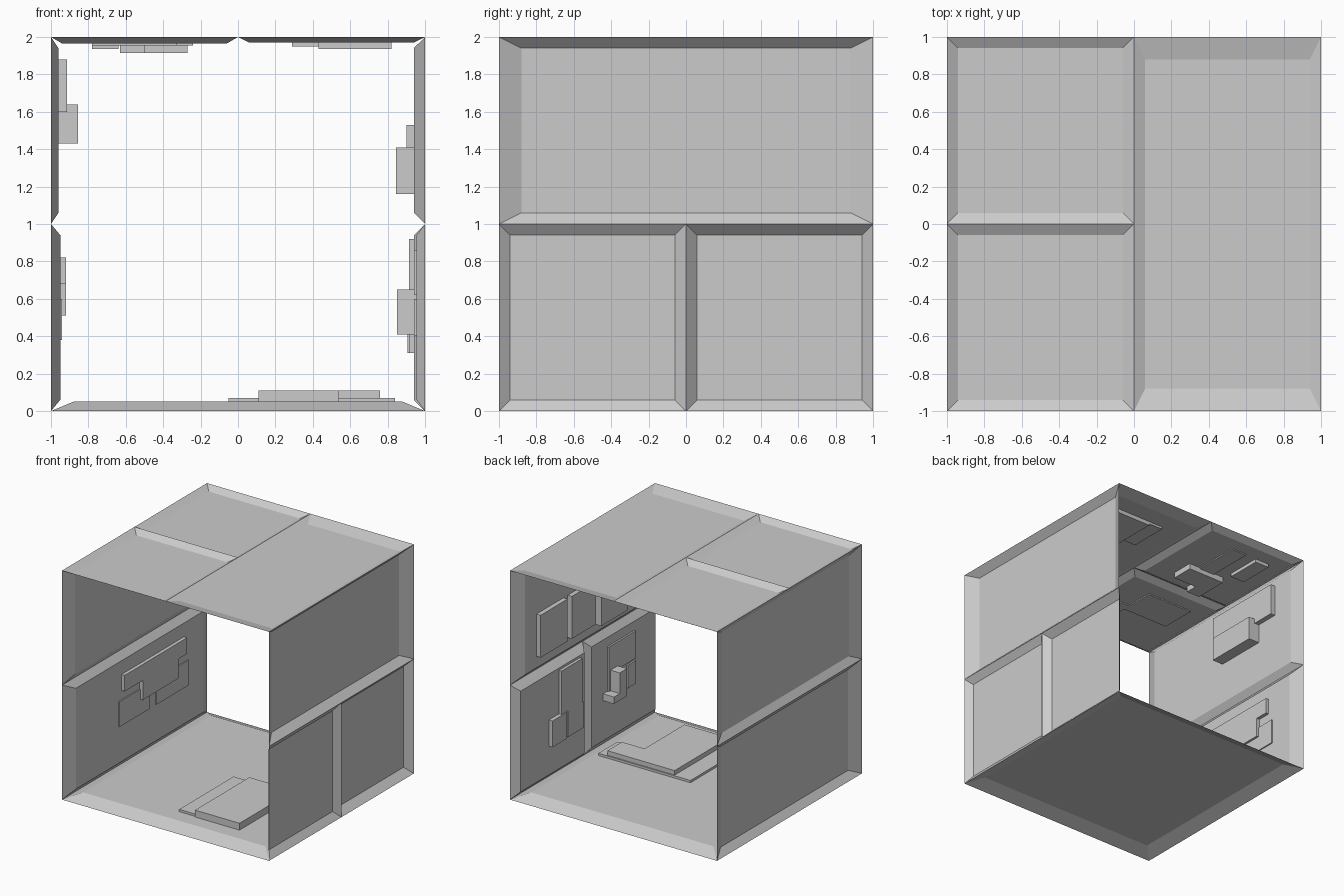
import bpy, bmesh
from mathutils import Vector

if "Cube" in bpy.data.objects:
    bpy.data.objects.remove(bpy.data.objects["Cube"], do_unlink=True)

grey = bpy.data.materials.new("wall_grey")
grey.use_nodes = True
colour = (0.6, 0.6, 0.6, 1)
grey.diffuse_color = colour
grey.node_tree.nodes["Principled BSDF"].inputs["Base Color"].default_value = colour

# Each side maps (along, across, inward depth) to the room's coordinates
SIDES = {
    "floor": lambda a, b, d: Vector((a, b, d)),
    "ceiling": lambda a, b, d: Vector((a, b, 2 - d)),
    "left": lambda a, b, d: Vector((1 - d, a, b)),
    "right": lambda a, b, d: Vector((d - 1, a, b)),
}


def rect(bm, place, a0, a1, b0, b1, d):
    corners = ((a0, b0), (a1, b0), (a1, b1), (a0, b1))
    return [bm.verts.new(place(a, b, d)) for a, b in corners]


def raised(bm, outer, inner):
    """Join two rectangles with side walls and close the inner one."""
    for i in range(4):
        j = (i + 1) % 4
        bm.faces.new((outer[i], outer[j], inner[j], inner[i]))
    bm.faces.new(inner)


def finish(bm, name, side):
    # Every surface faces into the room
    if side in ("ceiling", "right"):
        bmesh.ops.reverse_faces(bm, faces=bm.faces[:])
    if side in ("left", "right"):
        bmesh.ops.reverse_faces(bm, faces=bm.faces[:])
    bm.normal_update()
    inward = SIDES[side](0, 0, 1) - SIDES[side](0, 0, 0)
    if sum(f.normal.dot(inward) * f.calc_area() for f in bm.faces) < 0:
        bmesh.ops.reverse_faces(bm, faces=bm.faces[:])
    mesh = bpy.data.meshes.new(name)
    bm.to_mesh(mesh)
    bm.free()
    mesh.materials.append(grey)
    bpy.context.collection.objects.link(bpy.data.objects.new(name, mesh))


def panel(name, side, span, depth, plates):
    """Chamfered sheet panel with raised rectangular plates on its inner face."""
    place = SIDES[side]
    a0, a1, b0, b1 = span
    da, db = (a1 - a0) * .06, (b1 - b0) * .06
    bm = bmesh.new()
    raised(bm, rect(bm, place, a0, a1, b0, b1, 0),
           rect(bm, place, a0 + da, a1 - da, b0 + db, b1 - db, depth))
    finish(bm, name + "_panel", side)
    bm = bmesh.new()
    for *area, top in plates:
        raised(bm, rect(bm, place, *area, depth), rect(bm, place, *area, top))
    finish(bm, name + "_plates", side)


# Floor: one square panel with two stacked L-shaped plates
panel("floor", "floor", (-1, 1, -1, 1), .05, [
    (-.05, .33, -.74, .01, .07), (.33, .84, -.25, .01, .07),
    (.11, .54, -.75, 0, .11), (.54, .76, -.2, 0, .11)])

# Ceiling: one long panel beside two square ones
panel("ceiling_long", "ceiling", (0, 1, -1, 1), .03, [
    (.29, .43, .36, .71, .05), (.43, .82, .32, .71, .065)])
panel("ceiling_back", "ceiling", (-1, 0, 0, 1), .035, [
    (-.63, -.27, .2, .4, .085), (-.63, -.5, .09, .2, .085),
    (-.53, -.38, .4, .82, .045), (-.78, -.64, .49, .81, .065)])
panel("ceiling_front", "ceiling", (-1, 0, -1, 0), .035, [
    (-.78, -.33, -.52, -.2, .045), (-.33, -.24, -.6, -.45, .045)])

# Left wall: one long panel above two square ones
panel("left_upper", "left", (-1, 1, 1, 2), .06, [
    (.35, .72, 1.16, 1.53, .1), (-.04, .29, 1.16, 1.53, .1),
    (-.4, -.04, 1.16, 1.41, .155)])
panel("left_lower_back", "left", (0, 1, 0, 1), .06, [
    (.12, .41, .54, .92, .085), (.35, .55, .31, .54, .095),
    (.11, .32, .31, .54, .085)])
panel("left_lower_front", "left", (-1, 0, 0, 1), .045, [
    (-.65, -.28, .62, .86, .06), (-.4, -.28, .47, .62, .06),
    (-.4, -.3, .41, .65, .15), (-.3, -.22, .41, .47, .15),
    (-.65, -.54, .4, .6, .06)])

# Right wall: two long panels
panel("right_upper", "right", (-1, 1, 1, 2), .04, [
    (-.07, .68, 1.6, 1.88, .085), (0, .47, 1.43, 1.64, .145)])
panel("right_lower", "right", (-1, 1, 0, 1), .05, [
    (-.25, .61, .68, .82, .08), (0, .49, .51, .68, .08),
    (-.29, .12, .38, .6, .06), (.22, .66, .38, .6, .06)])
